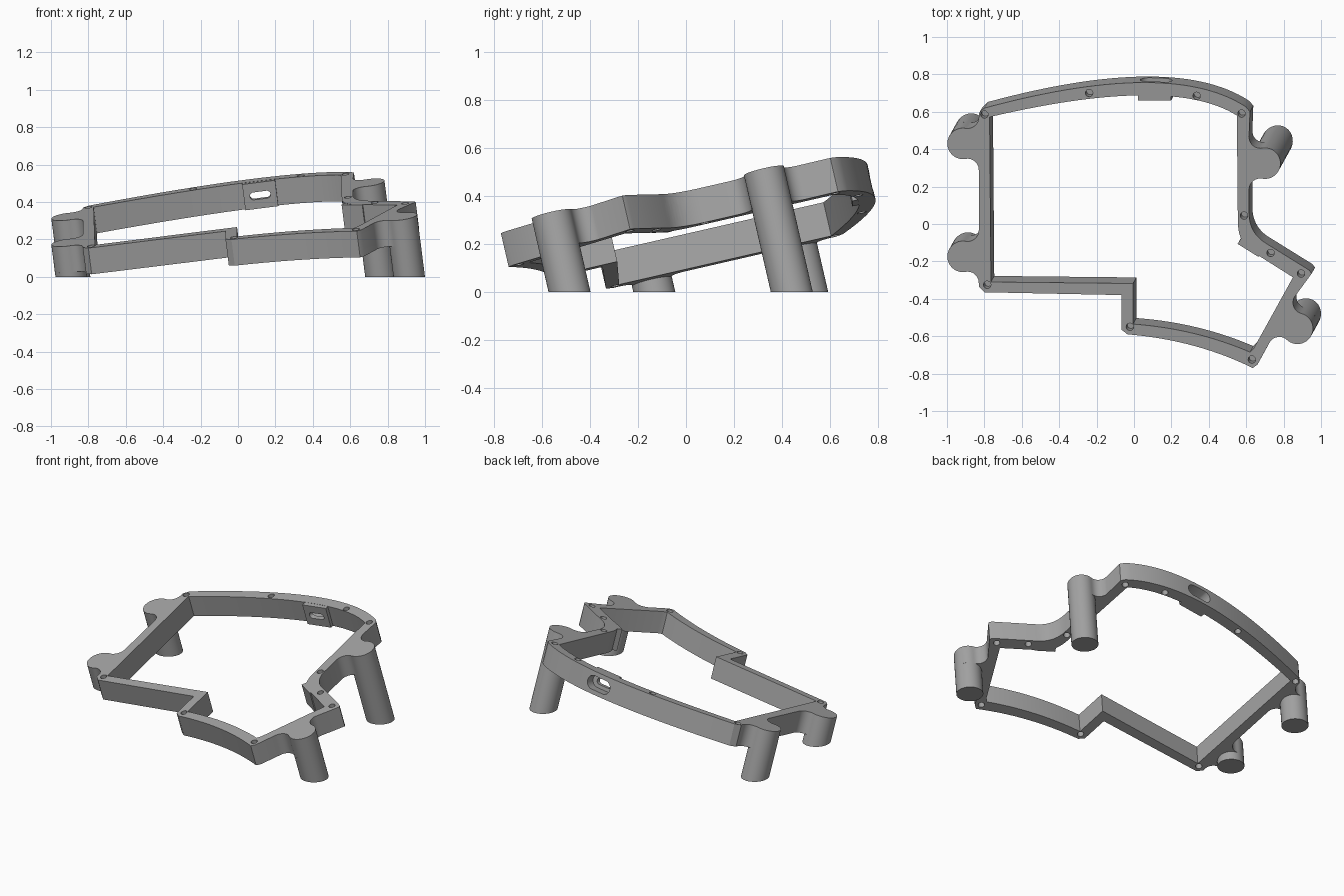
import bpy, bmesh
from math import sin, cos, pi, atan2, sqrt, copysign
from mathutils import Matrix, Vector

old = bpy.data.objects.get("Cube")
if old:
    bpy.data.objects.remove(old, do_unlink=True)

grey = bpy.data.materials.new("plain_grey")
grey.use_nodes = True
grey.diffuse_color = (0.37, 0.37, 0.37, 1)
grey.node_tree.nodes["Principled BSDF"].inputs["Base Color"].default_value = (0.37, 0.37, 0.37, 1)

# Tilted frame plane: footprint x, y plus height along the plane's normal
SX, SY, LIFT = 0.128, 0.23, 0.34
TILT = Matrix(((1, 0, -SX, 0), (0, 1, -SY, 0), (SX, SY, 1, LIFT), (0, 0, 0, 1)))
H = 0.14
R = 0.083


def prism(name, pts, lo, hi, mat=None):
    """Extrude a closed 2D outline between two heights."""
    bm = bmesh.new()
    face = bm.faces.new([bm.verts.new((p[0], p[1], lo)) for p in pts])
    top = bmesh.ops.extrude_face_region(bm, geom=[face])["geom"]
    bmesh.ops.translate(bm, vec=(0, 0, hi - lo),
                        verts=[v for v in top if isinstance(v, bmesh.types.BMVert)])
    if mat:
        bm.transform(mat)
    bmesh.ops.recalc_face_normals(bm, faces=bm.faces)
    me = bpy.data.meshes.new(name)
    bm.to_mesh(me)
    bm.free()
    me.materials.append(grey)
    ob = bpy.data.objects.new(name, me)
    bpy.context.collection.objects.link(ob)
    return ob


def combine(target, other, op):
    mod = target.modifiers.new("bool", "BOOLEAN")
    mod.object, mod.operation, mod.solver = other, op, "EXACT"
    bpy.context.view_layer.objects.active = target
    bpy.ops.object.modifier_apply(modifier=mod.name)
    bpy.data.objects.remove(other, do_unlink=True)


def arc(cx, cy, r, a0, a1, n):
    return [(cx + r * cos(a0 + (a1 - a0) * i / n), cy + r * sin(a0 + (a1 - a0) * i / n))
            for i in range(n + 1)]


def circle(cx, cy, r, n=32):
    return arc(cx, cy, r, 0, 2 * pi, n)[:-1]


def bend(a, c, b, n=20):
    """Quadratic curve from a to b pulled towards c."""
    return [tuple((1 - t) ** 2 * a[k] + 2 * t * (1 - t) * c[k] + t * t * b[k] for k in (0, 1))
            for t in (i / n for i in range(n + 1))]


def lobe(centre, d, h, f=0.06):
    """Round ear on a wall, blended into it with two fillets."""
    s, g = sqrt((R + f) ** 2 - (h - f) ** 2), h - f
    phi = atan2(s, -g)
    pts = arc(-g, -s, f, pi, atan2(s, g), 10)
    pts += arc(0, 0, R, -phi, phi, 28)[1:-1]
    pts += arc(-g, s, f, atan2(-s, g), -pi, 10)
    return [(centre[0] + d[0] * u - d[1] * v, centre[1] + d[1] * u + d[0] * v) for u, v in pts]


def side_basis(x, y, z, ax, ay):
    """Basis whose third axis points out through a wall."""
    axis = Vector((ax, ay, 0)).normalized()
    m = Matrix.Identity(4)
    for i, col in enumerate((Vector((-axis.y, axis.x, 0)), Vector((0, 0, 1)), axis, Vector((x, y, z)))):
        m.col[i][0:3] = col
    return m


def rect(w, h):
    return [(-w, -h), (w, -h), (w, h), (-w, h)]


def stadium(half, r):
    return [(x + copysign(half, x), y) for x, y in arc(0, 0, r, 0.01, 2 * pi + 0.01, 32)[:-1]]


# Leg centres on the top plane
legs = {"back_right_leg": (-0.915, 0.43), "front_right_leg": (-0.915, -0.174),
        "front_left_leg": (0.874, -0.559), "back_left_leg": (0.70, 0.324)}

# Outer and inner outlines of the frame
outer = [(-0.83, 0.59)]
outer += lobe(legs["back_right_leg"], (-1, 0), 0.085)
outer += lobe(legs["front_right_leg"], (-1, 0), 0.085)
outer += [(-0.83, -0.335), (-0.80, -0.365), (-0.067, -0.38), (-0.067, -0.565)]
outer += bend((-0.035, -0.59), (0.33, -0.62), (0.635, -0.77))
outer += [(0.66, -0.752)]
outer += lobe(legs["front_left_leg"], (0.877, -0.48), 0.095)
outer += [(0.95, -0.265), (0.937, -0.247)]
outer += bend((0.70, -0.1), (0.615, -0.045), (0.615, 0.06), 12)
outer += lobe(legs["back_left_leg"], (1, 0), 0.085)
outer += [(0.62, 0.60)]
outer += bend((0.60, 0.625), (0.2, 0.89), (-0.80, 0.62), 30)

inner = bend((-0.772, 0.572), (0.2, 0.80), (0.55, 0.58), 30)
inner += bend((0.555, 0.04), (0.55, -0.09), (0.62, -0.14), 10)
inner += [(0.85, -0.285), (0.64, -0.665)]
inner += bend((0.62, -0.685), (0.33, -0.56), (-0.005, -0.535))
inner += [(-0.005, -0.318), (-0.765, -0.31)]

frame = prism("frame", outer, -H, 0)
combine(frame, prism("opening", inner, -1, 1), "DIFFERENCE")

# Inner mounting plates for the two ports
slot = side_basis(0.11, 0.70, -0.07, 0, 1)
port = side_basis(0.654, -0.069, -0.07, 0.53, 0.85)
combine(frame, prism("slot_plate", rect(0.088, 0.069), -0.04, 0.02, slot), "UNION")
combine(frame, prism("port_plate", rect(0.065, 0.069), -0.085, -0.02, port), "UNION")

# Port recesses from outside and the openings through them
combine(frame, prism("slot_recess", stadium(0.042, 0.043), -0.01, 0.2, slot), "DIFFERENCE")
combine(frame, prism("slot_hole", stadium(0.035, 0.02), -0.1, 0.1, slot), "DIFFERENCE")
combine(frame, prism("port_recess", circle(0, 0, 0.055), -0.05, 0.12, port), "DIFFERENCE")
combine(frame, prism("port_hole", circle(0, 0, 0.03), -0.14, 0.1, port), "DIFFERENCE")

# Blind screw holes, top and bottom
screws = [(-0.80, 0.585), (-0.24, 0.70), (0.335, 0.685), (0.575, 0.59), (0.588, 0.045),
          (0.73, -0.155), (0.893, -0.265), (0.63, -0.725), (-0.022, -0.55), (-0.785, -0.325)]
for x, y in screws:
    for lo, hi in ((-0.05, 0.05), (-H - 0.05, -H + 0.05)):
        combine(frame, prism("screw_hole", circle(x, y, 0.02, 16), lo, hi), "DIFFERENCE")

frame.data.transform(TILT)
parts = [frame]

# Legs follow the tilt and are cut flat at the ground
for name, (x, y) in legs.items():
    leg = prism(name, circle(x, y, R, 40), -1, -H, TILT)
    bm = bmesh.new()
    bm.from_mesh(leg.data)
    cut = bmesh.ops.bisect_plane(bm, geom=bm.verts[:] + bm.edges[:] + bm.faces[:],
                                 plane_co=(0, 0, 0), plane_no=(0, 0, -1), clear_outer=True)
    bmesh.ops.holes_fill(bm, edges=[e for e in cut["geom_cut"] if isinstance(e, bmesh.types.BMEdge)])
    bmesh.ops.recalc_face_normals(bm, faces=bm.faces)
    bm.to_mesh(leg.data)
    bm.free()
    parts.append(leg)

for ob in parts:
    bpy.ops.object.select_all(action="DESELECT")
    ob.select_set(True)
    bpy.context.view_layer.objects.active = ob
    bpy.ops.object.shade_smooth_by_angle(angle=0.5)
